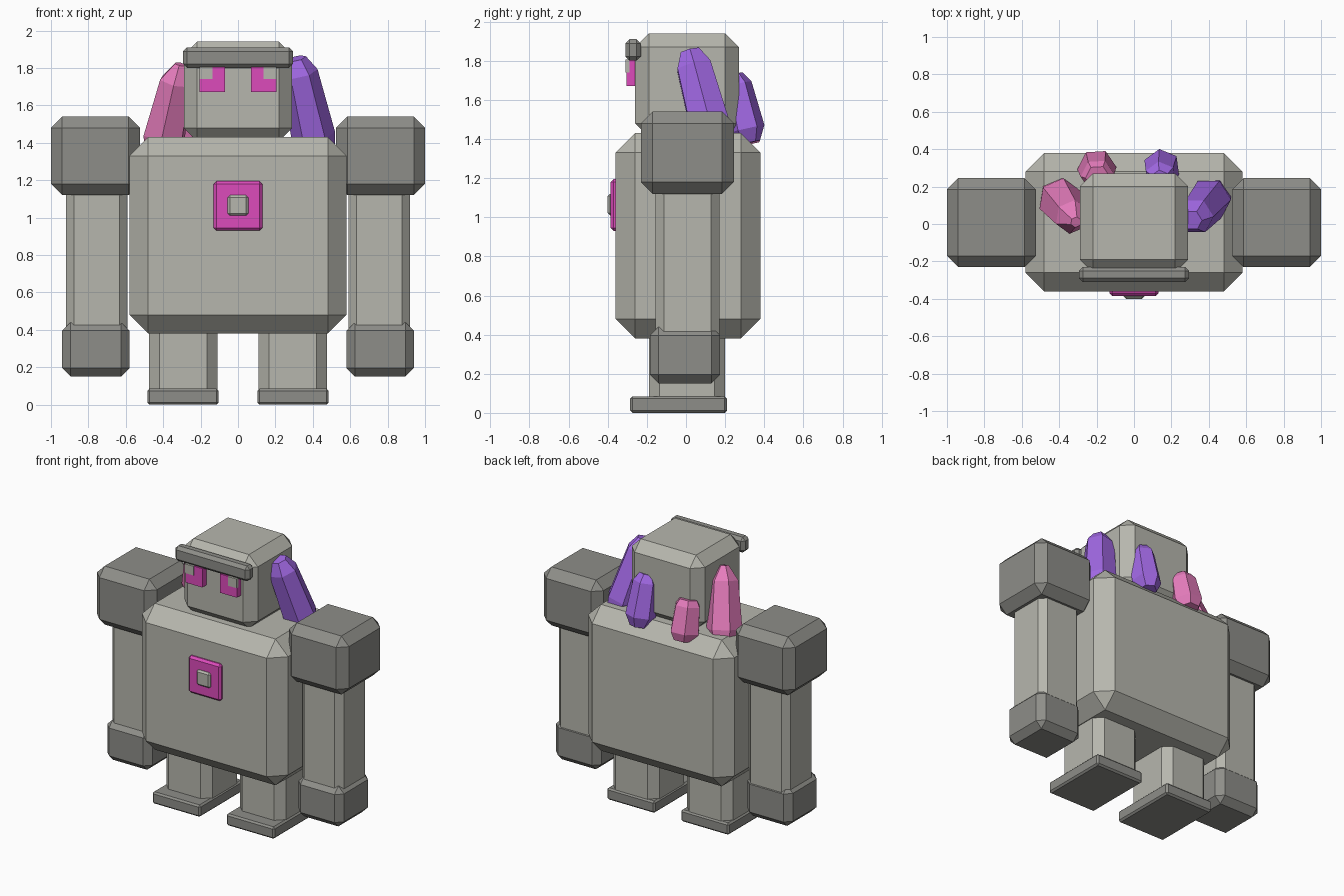
import bpy, bmesh
from mathutils import Vector, Matrix

if "Cube" in bpy.data.objects:
    bpy.data.objects.remove(bpy.data.objects["Cube"])


def material(name, rgb):
    m = bpy.data.materials.new(name)
    m.use_nodes = True
    m.diffuse_color = (*rgb, 1)
    m.node_tree.nodes["Principled BSDF"].inputs["Base Color"].default_value = (*rgb, 1)
    return m


STONE = material("light stone", (0.47, 0.47, 0.42))
DARK = material("dark stone", (0.27, 0.27, 0.25))
MAGENTA = material("magenta", (0.72, 0.07, 0.50))
PINK = material("pink crystal", (0.78, 0.20, 0.50))
PURPLE = material("purple crystal", (0.36, 0.14, 0.78))


def finish(name, bm, mat):
    bmesh.ops.recalc_face_normals(bm, faces=bm.faces)
    mesh = bpy.data.meshes.new(name)
    bm.to_mesh(mesh)
    bm.free()
    mesh.materials.append(mat)
    ob = bpy.data.objects.new(name, mesh)
    bpy.context.collection.objects.link(ob)
    return ob


def block(name, x, y, z, mat, chamfer=0.0):
    """Chamfered box from its x, y and z ranges."""
    bm = bmesh.new()
    bmesh.ops.create_cube(bm, size=1)
    for v in bm.verts:
        v.co = [r[0] if c < 0 else r[1] for c, r in zip(v.co, (x, y, z))]
    if chamfer:
        bmesh.ops.bevel(bm, geom=bm.edges[:], offset=chamfer, segments=1,
                        affect='EDGES', clamp_overlap=True)
    return finish(name, bm, mat)


def pair(name, x, y, z, mat, chamfer=0.0):
    """One block on each side of the model."""
    block("left_" + name, x, y, z, mat, chamfer)
    block("right_" + name, (-x[1], -x[0]), y, z, mat, chamfer)


def crystal(name, base, tip, rings, mat, spin=0.0):
    """Six-sided crystal; rings are (fraction along axis, radius)."""
    base, tip = Vector(base), Vector(tip)
    axis = tip - base
    turn = axis.to_track_quat('Z', 'Y').to_matrix().to_4x4()
    bm = bmesh.new()
    loops = []
    for t, r in rings:
        ring = bmesh.ops.create_circle(
            bm, segments=6, radius=r,
            matrix=Matrix.Translation(base + axis * t) @ turn @ Matrix.Rotation(spin, 4, 'Z'))
        loops.append(ring["verts"])
    for a, b in zip(loops, loops[1:]):
        for i in range(6):
            j = (i + 1) % 6
            bm.faces.new((a[i], a[j], b[j], b[i]))
    bm.faces.new(loops[0])
    bm.faces.new(loops[-1])
    return finish(name, bm, mat)


# Torso and head
block("torso", (-0.58, 0.58), (-0.36, 0.38), (0.38, 1.43), STONE, 0.10)
block("head", (-0.29, 0.29), (-0.26, 0.27), (1.41, 1.94), STONE, 0.07)
block("brow", (-0.295, 0.295), (-0.31, -0.23), (1.80, 1.91), DARK, 0.022)

# Eyes
pair("eye", (0.07, 0.205), (-0.305, -0.25), (1.67, 1.805), MAGENTA)
pair("pupil", (0.137, 0.206), (-0.31, -0.29), (1.74, 1.806), STONE)

# Chest gem
block("chest_plate", (-0.13, 0.13), (-0.385, -0.34), (0.93, 1.195), MAGENTA, 0.015)
block("chest_stud", (-0.055, 0.055), (-0.40, -0.36), (1.01, 1.12), STONE, 0.012)

# Limbs
pair("shoulder", (0.525, 1.0), (-0.23, 0.245), (1.12, 1.54), DARK, 0.06)
pair("arm", (0.59, 0.92), (-0.155, 0.17), (0.30, 1.25), STONE, 0.043)
pair("hand", (0.58, 0.94), (-0.185, 0.175), (0.15, 0.44), DARK, 0.045)
pair("leg", (0.11, 0.475), (-0.19, 0.20), (0.01, 0.50), STONE, 0.055)
pair("foot", (0.103, 0.485), (-0.285, 0.21), (0.0, 0.085), DARK, 0.012)

# Back crystals
crystal("left_outer_crystal", (0.42, 0.15, 1.36), (0.31, 0.02, 1.85),
        ((0, 0.10), (0.15, 0.118), (0.84, 0.10), (1, 0.055)), PURPLE, 0.2)
crystal("right_outer_crystal", (-0.41, 0.15, 1.36), (-0.31, 0.01, 1.82),
        ((0, 0.10), (0.15, 0.12), (0.8, 0.095), (1, 0.03)), PINK, 0.3)
crystal("left_inner_crystal", (0.15, 0.32, 1.38), (0.14, 0.24, 1.73),
        ((0, 0.06), (0.2, 0.10), (0.85, 0.085), (1, 0.05)), PURPLE, 0.25)
crystal("right_inner_crystal", (-0.20, 0.31, 1.37), (-0.195, 0.25, 1.64),
        ((0, 0.075), (0.2, 0.105), (0.85, 0.09), (1, 0.065)), PINK, 0.5)
